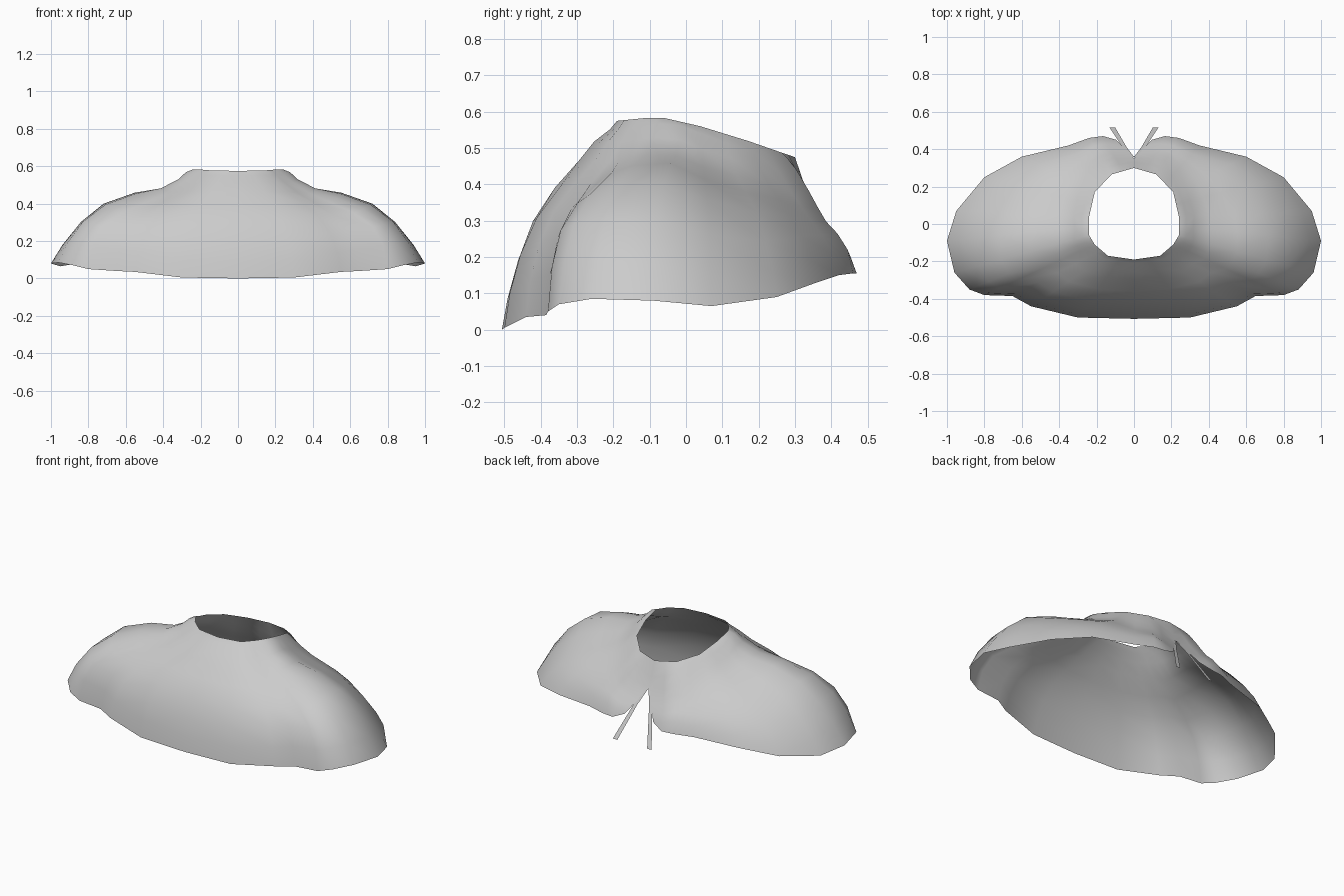
import bpy, bmesh
from mathutils import Vector

cube = bpy.data.objects.get("Cube")
if cube:
    bpy.data.objects.remove(cube, do_unlink=True)

# Plain cloth colour
cloth = bpy.data.materials.new("grey_cloth")
cloth.use_nodes = True
GREY = (0.6, 0.6, 0.6, 1)
cloth.diffuse_color = GREY
cloth.node_tree.nodes["Principled BSDF"].inputs["Base Color"].default_value = GREY

# Neck opening corners of one half, front to back; every second spoke starts at a corner
NECK = [(0, -.19, .575), (.14, -.17, .577), (.21, -.11, .583), (.24, -.06, .583),
        (.24, .04, .56), (.21, .17, .52), (.12, .265, .487), (0, .3, .475)]

# Hem of one half, from front centre round the arm to the back slit
HEM = [(0, -.507, 0), (.3, -.5, .005), (.55, -.44, .035), (.65, -.385, .04), (.8, -.38, .05),
       (.88, -.35, .07), (.96, -.26, .085), (1, -.09, .08), (.95, .07, .065), (.8, .25, .09),
       (.6, .36, .13), (.35, .42, .15), (.24, .46, .155), (.165, .47, .155), (.095, .45, .185)]

# Drape profiles from neck to hem: (outward fraction, remaining height), keyed by spoke
PROFILES = {
    0: [(.06, .96), (.2, .9), (.33, .81), (.54, .68), (.73, .52), (.86, .33), (.95, .15)],
    4: [(.06, .95), (.13, .88), (.28, .77), (.48, .67), (.7, .56), (.87, .42), (.96, .23)],
    7: [(.05, .98), (.1, .9), (.22, .81), (.41, .77), (.63, .65), (.79, .45), (.92, .2)],
    9: [(.06, .94), (.13, .85), (.25, .74), (.42, .64), (.62, .52), (.8, .34), (.93, .15)],
    11: [(.08, .92), (.2, .8), (.38, .63), (.5, .53), (.62, .43), (.78, .31), (.92, .16)],
    12: [(.08, .95), (.2, .86), (.38, .68), (.5, .55), (.62, .43), (.78, .33), (.92, .2)],
    14: [(.1, .85), (.2, .7), (.35, .5), (.5, .38), (.65, .27), (.78, .17), (.9, .08)],
}
LAST = len(HEM) - 1


def profile(i):
    """Blend the two nearest keyed profiles for spoke i."""
    low = max(k for k in PROFILES if k <= i)
    high = min(k for k in PROFILES if k >= i)
    f = (i - low) / (high - low) if high > low else 0
    rows = [Vector(a).lerp(Vector(b), f) for a, b in zip(PROFILES[low], PROFILES[high])]
    return [Vector((0, 1))] + rows + [Vector((1, 0))]


def spoke(i):
    """Points of one line of cloth from neck opening to hem."""
    neck = Vector(NECK[i // 2]).lerp(Vector(NECK[(i + 1) // 2]), .5)
    hem = Vector(HEM[i])
    points = []
    for t, s in profile(i):
        p = neck.lerp(hem, t)
        p.z = hem.z + (neck.z - hem.z) * s
        if i == LAST:  # closed above the slit, open below
            p.x = hem.x * max(0, (t - .35) / .65)
        points.append(p)
    return points


def add_object(name, rows):
    """Skin rows of points into a sheet and mirror it across x."""
    bm = bmesh.new()
    grid = [[bm.verts.new(p) for p in row] for row in rows]
    for r, q in zip(grid, grid[1:]):
        for k in range(len(r) - 1):
            bm.faces.new((r[k], r[k + 1], q[k + 1], q[k]))
    mesh = bpy.data.meshes.new(name)
    bm.to_mesh(mesh)
    bm.free()
    mesh.materials.append(cloth)
    obj = bpy.data.objects.new(name, mesh)
    bpy.context.collection.objects.link(obj)
    mirror = obj.modifiers.new("mirror", "MIRROR")
    mirror.merge_threshold = .002
    mesh.shade_smooth()


# Shoulder cape
add_object("shoulder_cape", [spoke(i) for i in range(LAST + 1)])

# Two loose ties hanging from the top of the slit
tie_path = [(.005, .358, .33), (.05, .41, .24), (.115, .515, .05)]
half_widths = [.004, .011, .015]
add_object("tie_ribbons", [[Vector(p) - Vector((w, 0, 0)), Vector(p) + Vector((w, 0, 0))]
                           for p, w in zip(tie_path, half_widths)])
